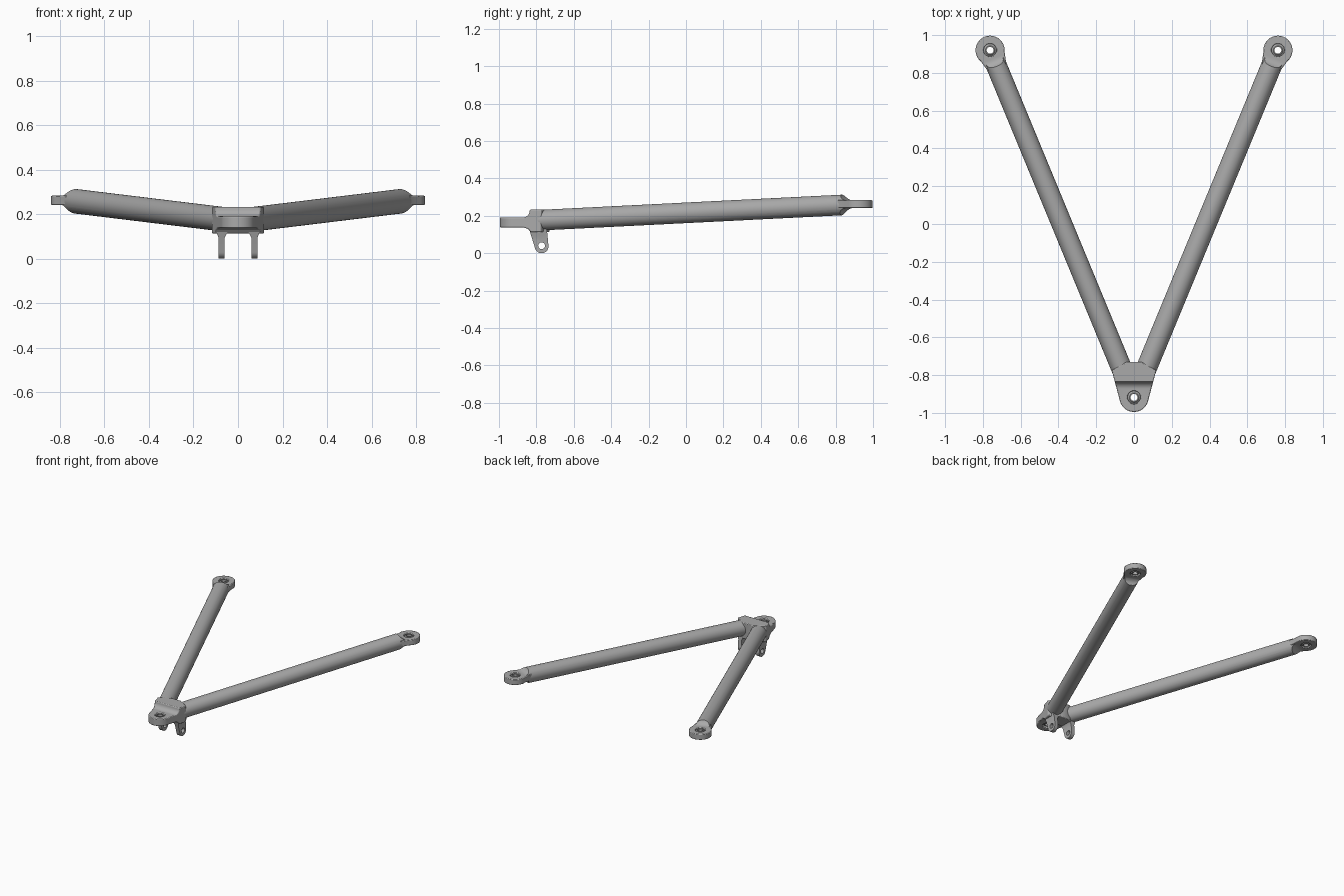
import bpy, bmesh, math
from mathutils import Matrix, Vector

if "Cube" in bpy.data.objects:
    bpy.data.objects.remove(bpy.data.objects["Cube"], do_unlink=True)

# Single metal colour
metal = bpy.data.materials.new("grey_metal")
metal.use_nodes = True
grey = (0.4, 0.4, 0.4, 1)
metal.diffuse_color = grey
metal.node_tree.nodes["Principled BSDF"].inputs["Base Color"].default_value = grey

# Extrusion frames: profile plane to world
FLAT = Matrix.Identity(4)
SIDE = Matrix(((0, 0, 1, 0), (1, 0, 0, 0), (0, 1, 0, 0), (0, 0, 0, 1)))    # y,z along x
FRONT = Matrix(((1, 0, 0, 0), (0, 0, -1, 0), (0, 1, 0, 0), (0, 0, 0, 1)))  # x,z along -y


def arc(cx, cy, r, a0, a1, n=24):
    return [(cx + r * math.cos(math.radians(a0 + (a1 - a0) * i / n)),
             cy + r * math.sin(math.radians(a0 + (a1 - a0) * i / n))) for i in range(n + 1)]


def circle(cx, cy, r, n=32):
    return arc(cx, cy, r, 0, 360, n)[:-1]


def make(name, bm):
    bmesh.ops.recalc_face_normals(bm, faces=bm.faces)
    mesh = bpy.data.meshes.new(name)
    bm.to_mesh(mesh)
    bm.free()
    mesh.materials.append(metal)
    ob = bpy.data.objects.new(name, mesh)
    bpy.context.collection.objects.link(ob)
    return ob


def prism(name, pts, lo, hi, matrix=FLAT):
    bm = bmesh.new()
    low = [bm.verts.new(matrix @ Vector((a, b, lo))) for a, b in pts]
    high = [bm.verts.new(matrix @ Vector((a, b, hi))) for a, b in pts]
    bm.faces.new(low[::-1])
    bm.faces.new(high)
    for i in range(len(pts)):
        j = (i + 1) % len(pts)
        bm.faces.new((low[i], low[j], high[j], high[i]))
    return make(name, bm)


def activate(ob):
    bpy.ops.object.select_all(action='DESELECT')
    ob.select_set(True)
    bpy.context.view_layer.objects.active = ob


def combine(ob, cutter, operation):
    cutter.hide_render = True
    mod = ob.modifiers.new("cut", 'BOOLEAN')
    mod.operation, mod.solver, mod.object = operation, 'EXACT', cutter
    activate(ob)
    bpy.ops.object.modifier_apply(modifier=mod.name)
    bpy.data.objects.remove(cutter, do_unlink=True)


def finish(ob, bevel=0.0):
    activate(ob)
    if bevel:
        mod = ob.modifiers.new("edge", 'BEVEL')
        mod.width, mod.segments = bevel, 2
        mod.limit_method, mod.angle_limit = 'ANGLE', math.radians(40)
    bpy.ops.object.shade_smooth_by_angle(angle=math.radians(30))


# Ball bearing insert, turned around its bore
def bearing(name, matrix):
    profile = [(.018, -.018), (.024, -.018), (.031, -.01), (.037, -.008),
               (.037, .008), (.031, .01), (.024, .018), (.018, .018)]
    n = 32
    bm = bmesh.new()
    rings = [[bm.verts.new(matrix @ Vector((r * math.cos(math.tau * i / n),
                                           r * math.sin(math.tau * i / n), z)))
              for r, z in profile] for i in range(n)]
    for i in range(n):
        for k in range(len(profile)):
            m = (k + 1) % len(profile)
            a, b = rings[i], rings[(i + 1) % n]
            bm.faces.new((a[k], b[k], b[m], a[m]))
    finish(make(name, bm))


# Front bracket: plan outline crossed with a stepped side profile
plan = arc(0, -.918, .077, 192, 348) + [(.103, -.83), (.118, -.775), (.04, -.73),
                                        (-.04, -.73), (-.118, -.775), (-.103, -.83)]
bracket = prism("front_bracket", plan, 0, .4)
step = [(-1.1, .138), (-.87, .138), (-.845, .13), (-.83, .113), (-.7, .113), (-.7, .233),
        (-.835, .233)] + arc(-.872, .227, .036, 0, -90, 8) + [(-1.1, .191)]
combine(bracket, prism("side_profile", step, -.3, .3, SIDE), 'INTERSECT')
combine(bracket, prism("bore", circle(0, -.918, .034), 0, .4), 'DIFFERENCE')
finish(bracket, .005)
bearing("front_bearing", Matrix.Translation((0, -.918, .165)))

LUG = Vector((.762, .92, .262))
AXIS = Vector((.382, .924, .0465)).normalized()
for s, side in ((1, "left"), (-1, "right")):
    flip = Vector((s, 1, 1))
    frame = Matrix.Translation(LUG * flip) @ Matrix.Rotation(-s * math.atan2(.382, .924), 4, 'Z')

    # Round arm tube, scooped down to the lug thickness at its outer end
    start, end = (LUG - AXIS * 1.84) * flip, (LUG - AXIS * .045) * flip
    bm = bmesh.new()
    turn = (end - start).to_track_quat('Z', 'Y').to_matrix().to_4x4()
    bmesh.ops.create_cone(bm, cap_ends=True, segments=48, radius1=.055, radius2=.055,
                          depth=(end - start).length,
                          matrix=Matrix.Translation((start + end) / 2) @ turn)
    tube = make(side + "_arm_tube", bm)
    upper = [(-.1, .5), (-.097, .06)] + arc(-.05, .066, .045, 190, 270, 8) + [(-.02, .021)]
    scoop = [(-3, .5)] + upper + [(y, -z) for y, z in upper[::-1]] + [(-3, -.5)]
    combine(tube, prism("scoop_profile", scoop, -.2, .2, frame @ SIDE), 'INTERSECT')
    finish(tube)

    # Flat eye lug with its bearing
    outline = arc(0, 0, .077, -28, 208) + [(-.052, -.1), (.052, -.1)]
    lug = prism(side + "_rear_lug", outline, -.021, .021, frame)
    combine(lug, prism("bore", circle(0, 0, .034), -.1, .1, frame), 'DIFFERENCE')
    finish(lug, .004)
    bearing(side + "_rear_bearing", frame)

    # Hanging clevis ear, flared where it meets the bracket
    ear_side = arc(-.772, .037, .037, 190, 370) + [(-.745, .14), (-.842, .14)]
    ear_front = [(.06, -.02), (.088, -.02), (.088, .095), (.096, .118), (.096, .15),
                 (.038, .15), (.042, .125), (.051, .113), (.06, .095)]
    ear = prism(side + "_clevis_ear", ear_side, -.2, .2, SIDE)
    combine(ear, prism("ear_profile", [(s * x, z) for x, z in ear_front], .6, 1, FRONT),
            'INTERSECT')
    combine(ear, prism("pin_hole", circle(-.772, .04, .018), -.3, .3, SIDE), 'DIFFERENCE')
    finish(ear)
